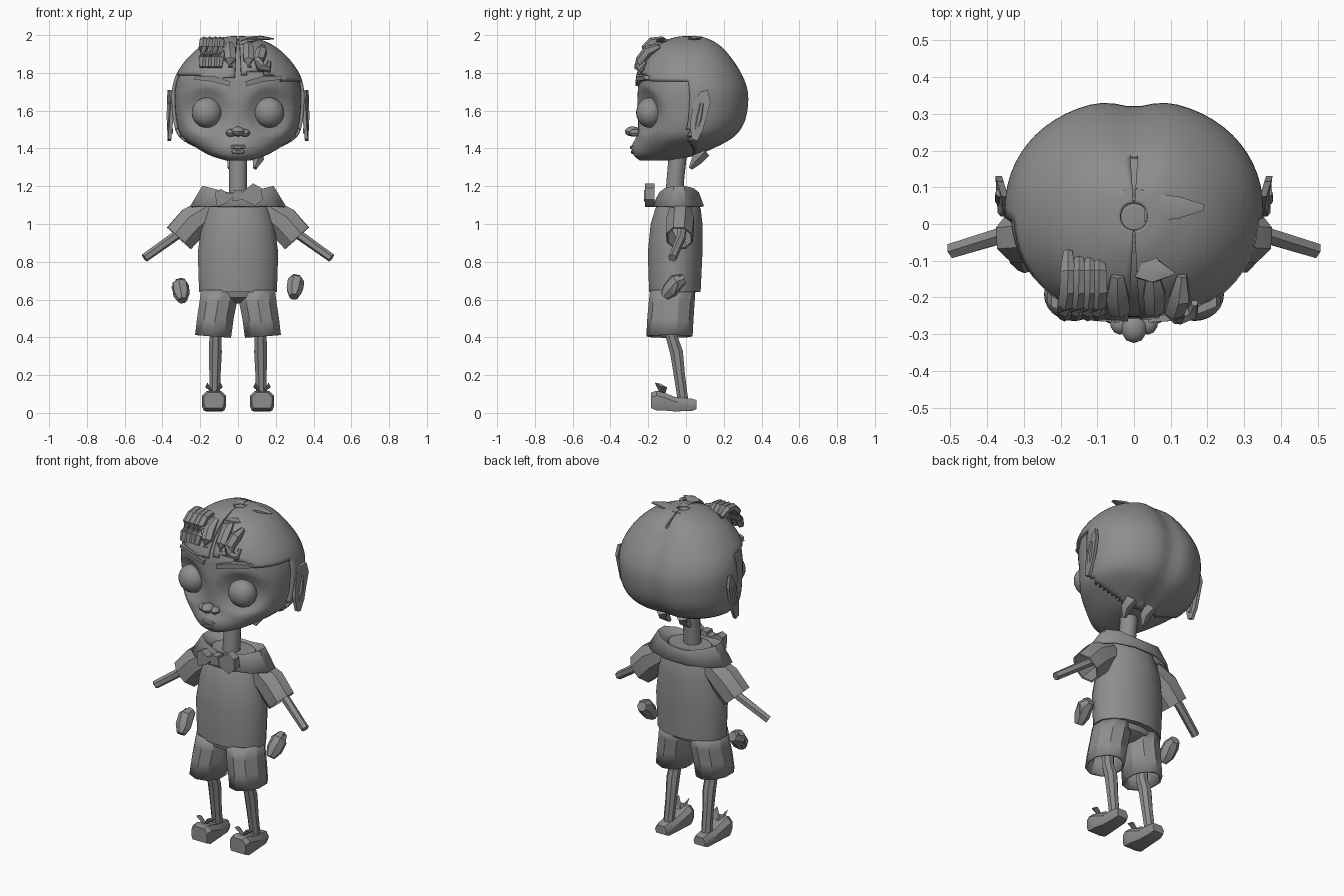
import bpy, bmesh, math
from mathutils import Vector

if "Cube" in bpy.data.objects:
    bpy.data.objects.remove(bpy.data.objects["Cube"])

grey = bpy.data.materials.new("plain_grey")
grey.diffuse_color = (0.27, 0.27, 0.27, 1)
grey.use_nodes = True
grey.node_tree.nodes["Principled BSDF"].inputs["Base Color"].default_value = grey.diffuse_color


def finish(name, bm, smooth=35):
    bmesh.ops.recalc_face_normals(bm, faces=bm.faces)
    me = bpy.data.meshes.new(name)
    bm.to_mesh(me)
    bm.free()
    ob = bpy.data.objects.new(name, me)
    bpy.context.collection.objects.link(ob)
    me.materials.append(grey)
    bpy.ops.object.select_all(action='DESELECT')
    bpy.context.view_layer.objects.active = ob
    ob.select_set(True)
    if smooth:
        bpy.ops.object.shade_smooth_by_angle(angle=math.radians(smooth))
    return ob


def skin(rings, caps=True):
    bm = bmesh.new()
    vs = [[bm.verts.new(p) for p in r] for r in rings]
    n = len(rings[0])
    for a, b in zip(vs, vs[1:]):
        for i in range(n):
            j = (i + 1) % n
            bm.faces.new((a[i], a[j], b[j], b[i]))
    if caps:
        bm.faces.new(vs[0])
        bm.faces.new(vs[-1])
    return bm


def ovals(rows, n, cx=0.0, warp=None, grow=0.0, power=2.0):
    """rows: z, half width, front y, back y; power above 2 squares the outline"""
    rings = []
    for z, rx, yf, yb in rows:
        ring = []
        for i in range(n):
            a = math.tau * (i + 0.5) / n
            c, s = math.cos(a), math.sin(a)
            k = (abs(c) ** power + abs(s) ** power) ** (-1 / power)
            p = Vector((cx + (rx + grow) * c * k,
                        (yf + yb) / 2 + ((yb - yf) / 2 + grow) * s * k, z))
            ring.append(warp(p) if warp else p)
        rings.append(ring)
    return rings


def tube(name, pts, radii, n=8, flat=1.0, smooth=35):
    """Tube along points; flat squashes it vertically"""
    pts = [Vector(p) for p in pts]
    rings = []
    for i, p in enumerate(pts):
        d = (pts[min(i + 1, len(pts) - 1)] - pts[max(i - 1, 0)]).normalized()
        u = d.cross((0, 0, 1) if abs(d.z) < 0.9 else (0, 1, 0)).normalized()
        v = d.cross(u)
        rings.append([p + radii[i] * (u * math.cos(t) + v * flat * math.sin(t))
                      for t in (math.tau * (k + 0.5) / n for k in range(n))])
    return finish(name, skin(rings), smooth)


def plate(name, outline, offset, smooth=0):
    """Polygon extruded along an offset"""
    bot = [Vector(p) for p in outline]
    return finish(name, skin([bot, [p + Vector(offset) for p in bot]]), smooth)


def solidify(ob, t):
    m = ob.modifiers.new("thickness", 'SOLIDIFY')
    m.thickness, m.offset = t, -1


def smooth_rows(rows, steps=5):
    out = []
    for i in range(len(rows) - 1):
        q = [rows[max(0, min(len(rows) - 1, i + k))] for k in (-1, 0, 1, 2)]
        for s in range(steps):
            t = s / steps
            out.append([0.5 * (2*b + (c-a)*t + (2*a-5*b+4*c-d)*t*t + (3*b-a-3*c+d)*t**3)
                        for a, b, c, d in zip(*q)])
    return out + [rows[-1]]


# Head with eye sockets, cheeks and a pinch at the back
HEAD = smooth_rows([
    (1.335, .06, -.24, -.10), (1.36, .14, -.265, .04), (1.40, .215, -.265, .14),
    (1.46, .295, -.255, .245), (1.53, .323, -.253, .298), (1.62, .333, -.258, .32),
    (1.71, .333, -.255, .318), (1.79, .31, -.245, .288), (1.87, .25, -.205, .235),
    (1.93, .175, -.145, .18), (1.97, .08, -.06, .11), (1.98, .02, .0, .04)])


def pinch(p):
    if p.y > 0.1:
        p.y -= 0.02 * math.exp(-(p.x / 0.06) ** 2)
    return p


def face_shape(p):
    if p.y < 0:
        d = math.hypot(abs(p.x) - .165, p.z - 1.595)
        p.y += 0.05 * max(0, 1 - (d / .13) ** 2)
        p.y -= 0.024 * math.exp(-((p.x / .09) ** 2 + ((p.z - 1.41) / .05) ** 2))
    return pinch(p)


finish("head", skin(ovals(HEAD, 64, warp=face_shape, power=2.15)), 50)

# Hair shell, open around the face and along a narrow parting
bm = skin(ovals(HEAD, 64, warp=pinch, grow=0.017, power=2.15))
for v in bm.verts:
    v.co.z += 0.014 * max(0, min(1, (v.co.z - 1.75) / .2))


def bare(c):
    if abs(c.x) < .004 and c.y < .19 and c.z > 1.8:
        return True
    if c.z > 1.785 + 0.02 * math.sin(c.x * 16) - 0.12 * max(0, abs(c.x) - .2):
        return False
    return c.y < 0.01 + 0.3 * max(0, 1.50 - c.z)


bmesh.ops.delete(bm, geom=[f for f in bm.faces if bare(f.calc_center_median())],
                 context='FACES')
solidify(finish("hair", bm, 45), 0.022)

# Fringe locks on the left, curls and spikes on the right
for i, x in enumerate((-.18, -.15, -.12, -.095)):
    y = -.075 - .02 * (i > 0)
    tube("fringe_lock", [(x, y, 1.945), (x, -.13, 1.972), (x, -.18, 1.965), (x * 1.03, -.215, 1.93),
                         (x * 1.03, -.232, 1.88), (x * 1.05, -.25, 1.83)],
         [.014, .024, .026, .026, .026, .018], 6, .9)
tube("left_fringe_curl", [(-.045, -.14, 1.955), (-.045, -.20, 1.92), (-.04, -.235, 1.87),
                          (-.04, -.25, 1.83)], [.02, .035, .034, .015], 6, .7)
tube("right_curl", [(.13, -.14, 1.94), (.125, -.20, 1.915), (.11, -.235, 1.87), (.12, -.25, 1.83),
                    (.16, -.24, 1.82), (.165, -.215, 1.86)],
     [.015, .032, .03, .026, .02, .01], 6)
tube("right_fringe_curl", [(.05, -.13, 1.96), (.055, -.19, 1.925), (.055, -.235, 1.87),
                           (.06, -.25, 1.83)], [.018, .034, .03, .012], 6, .7)
tube("front_spike", [(.03, -.11, 1.955), (.06, -.13, 1.972), (.11, -.135, 1.975)],
     [.05, .035, .004], 6, .4)
tube("crown_spike", [(.03, .045, 1.975), (.12, .045, 1.985), (.19, .045, 1.98)],
     [.045, .035, .01], 6, .35)
for x in (-.04, .095):
    tube("nape_tuft", [(x, .09, 1.385), (x + .01, .06, 1.34), (x - .005, .025, 1.295)],
         [.04, .032, .012], 5)

# Nose and lips
for x, r, y, z in ((0, .036, -.283, 1.49), (-.038, .027, -.27, 1.482), (.038, .027, -.27, 1.482)):
    bm = bmesh.new()
    bmesh.ops.create_uvsphere(bm, u_segments=10, v_segments=6, radius=r)
    for v in bm.verts:
        v.co = Vector((x, y, z)) + Vector((v.co.x, v.co.y * 1.15, v.co.z * .75))
    finish("nose", bm)
for z, y, w in ((1.408, -.281, .06), (1.383, -.277, .05)):
    tube("lip", [(-w, y + .02, 1.395), (-w / 2, y, z), (0, y - .004, z - .002), (w / 2, y, z),
                 (w, y + .02, 1.395)], [.004, .011, .012, .011, .004], 6)

# Torso, neck and draped collar
finish("shirt", skin(ovals([(.64, .21, -.198, .08), (.85, .217, -.205, .09), (1.0, .195, -.19, .09),
                            (1.08, .17, -.165, .08), (1.16, .13, -.13, .05)], 16)))
tube("neck", [(0, -.065, 1.10), (0, -.055, 1.25), (0, -.04, 1.40)], [.05, .048, .05], 12)
bm = skin(ovals([(1.13, .11, -.12, .03), (1.17, .16, -.14, .06), (1.185, .195, -.145, .072),
                 (1.095, .262, -.185, .10)], 12), False)
for v in bm.verts:
    v.co.z += 0.05 * (abs(v.co.x) / .2 - .6) * (v.co.z > 1.15)
solidify(finish("collar", bm), 0.012)

# Bow tie
plate("bow_knot", [(-.03, -.222, 1.12), (.03, -.222, 1.13), (.02, -.222, 1.18),
                   (-.02, -.222, 1.18)], (0, .055, 0))
plate("bow_left", [(0, -.218, 1.17), (-.05, -.218, 1.16), (-.09, -.218, 1.185),
                   (-.12, -.218, 1.17), (-.115, -.218, 1.09), (-.06, -.218, 1.11)], (0, .05, 0))
plate("bow_right", [(0, -.218, 1.15), (.08, -.218, 1.215), (.125, -.218, 1.19),
                    (.13, -.218, 1.13), (.09, -.218, 1.095), (.04, -.218, 1.12)], (0, .05, 0))

# Hips of the shorts
finish("shorts_hips", skin(ovals([(.58, .05, -.12, -.02), (.61, .17, -.175, .04),
                                  (.67, .195, -.19, .06)], 14)))

for s, side in ((-1, "left"), (1, "right")):
    # Eye, brow and ear
    bm = bmesh.new()
    bmesh.ops.create_uvsphere(bm, u_segments=24, v_segments=16, radius=.08)
    for v in bm.verts:
        v.co = Vector((s * .165 + v.co.x, -.192 + v.co.y * .9, 1.59 + v.co.z))
    finish(side + "_eye", bm)
    plate(side + "_brow", [(s * .04, -.268, 1.755), (s * .045, -.268, 1.73), (s * .14, -.258, 1.755),
                           (s * .235, -.215, 1.765), (s * .225, -.225, 1.785),
                           (s * .13, -.262, 1.783)], (0, .03, 0))
    ear = [(.04, 1.64), (.075, 1.70), (.115, 1.71), (.13, 1.65), (.11, 1.57), (.09, 1.50),
           (.06, 1.44), (.03, 1.45), (.02, 1.53)]
    plate(side + "_ear", [(s * (.338 + .3 * max(0, y - .06) + .1 * (1.60 - z) * (z < 1.6)), y, z)
                          for y, z in ear], (s * .018, 0, 0))
    tube(side + "_inner_ear", [(s * .355, .05, 1.48), (s * .363, .07, 1.56), (s * .365, .085, 1.64)],
         [.012, .018, .012], 6)

    # Sleeve, open at the cuff, and arm
    sleeve = tube(side + "_sleeve", [(s * .14, -.03, 1.075), (s * .235, -.03, 1.01),
                                     (s * .312, -.035, .925)], [.06, .078, .075], 8, 1.22)
    bm = bmesh.new()
    bm.from_mesh(sleeve.data)
    bmesh.ops.delete(bm, geom=[f for f in bm.faces if len(f.verts) == 8], context='FACES_ONLY')
    bm.to_mesh(sleeve.data)
    bm.free()
    solidify(sleeve, 0.01)
    tube(side + "_arm", [(s * .2, -.02, 1.03), (s * .34, -.025, .93), (s * .495, -.072, .82)],
         [.025, .025, .023], 6)

    # Loose hand with thumb
    z = .64 if s < 0 else .66
    tube(side + "_hand", [(s * .30, -.01, z + .05), (s * .305, -.05, z + .035),
                          (s * .30, -.085, z - .01), (s * .295, -.115, z - .045)],
         [.028, .045, .045, .025], 7)
    tube(side + "_thumb", [(s * .32, -.03, z + .065), (s * .337, -.05, z + .025),
                           (s * .325, -.07, z - .03)], [.01, .016, .01], 5)

    # Flared short leg, open at the hem
    rings = []
    for z, inner, outer, yf, yb in ((.405, .032, .232, -.21, .035), (.50, .018, .222, -.205, .04),
                                    (.58, .002, .21, -.198, .045), (.65, .0, .2, -.19, .05)):
        rings += ovals([(z, (outer - inner) / 2, yf, yb)], 10, cx=s * (inner + outer) / 2)
    bm = skin(rings, False)
    for v in bm.verts:
        v.co.z += .08 * (abs(v.co.x) - .13) * (v.co.z < .45)
    solidify(finish(side + "_short_leg", bm, 20), 0.012)

    # Leg with a bent calf
    tube(side + "_leg", [(s * .12, -.085, .56), (s * .12, -.075, .40), (s * .12, -.05, .32),
                         (s * .122, -.035, .2), (s * .125, -.015, .06)],
         [.036, .034, .037, .032, .03], 8)

    # Shoe lofted from heel to toe, with a small lace bow
    rings = []
    for y, w, h, b in ((.055, .038, .068, .02), (.03, .046, .075, .01), (-.06, .05, .085, .008),
                       (-.11, .06, .105, .012), (-.155, .063, .117, .012), (-.184, .052, .108, .025)):
        rings.append([(s * .127 + w * a, y, z) for a, z in
                      ((-.85, b), (.85, b), (1, b + .02), (1, h - .025), (.6, h), (-.6, h),
                       (-1, h - .025), (-1, b + .02))])
    finish(side + "_shoe", skin(rings))
    for k in (-1, 1):
        plate(side + "_lace", [(s * .127, -.14, .105), (s * .127 + k * .035, -.165, .16),
                               (s * .127 + k * .045, -.13, .14)], (0, .03, -.005))
